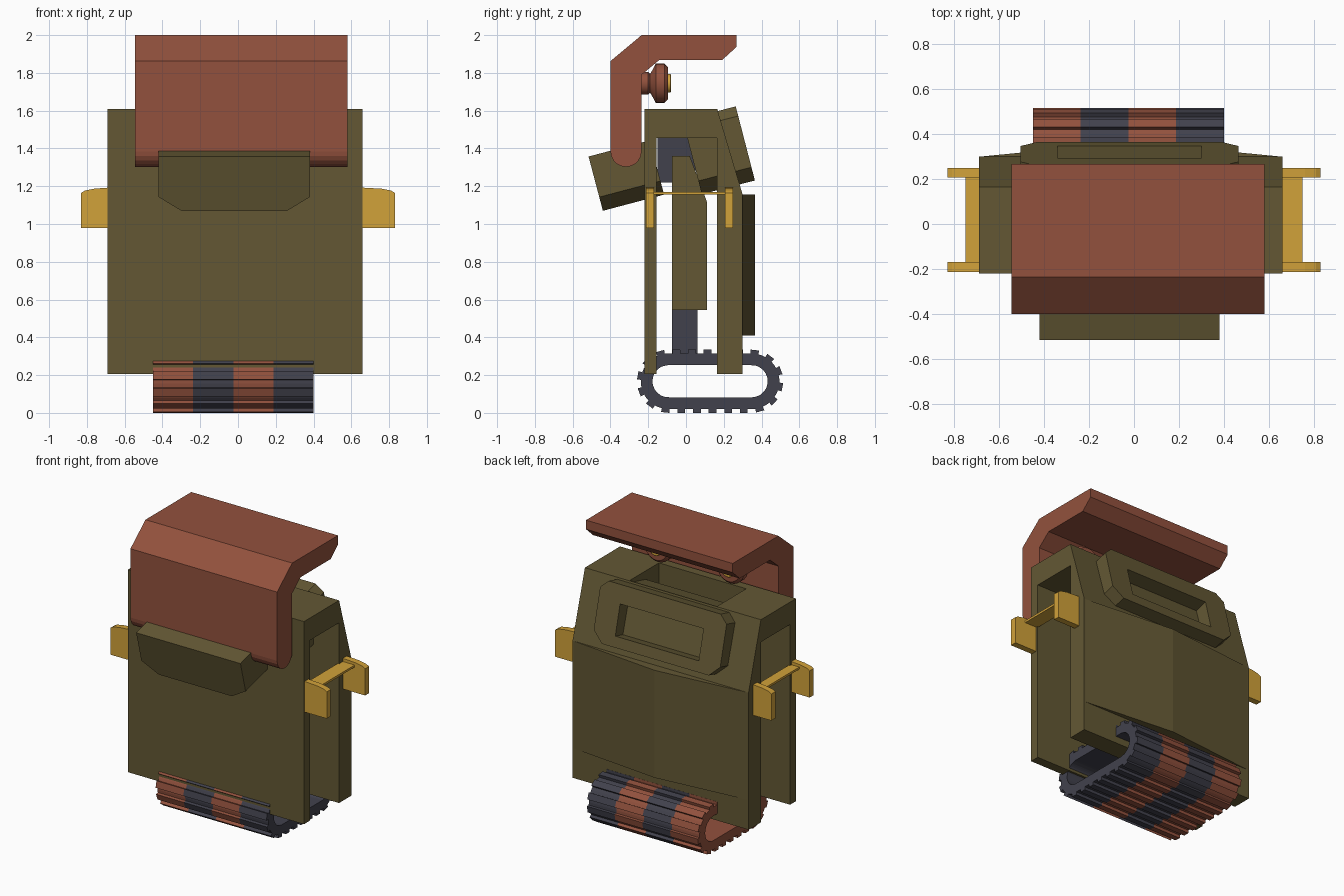
import bpy, bmesh, math
from mathutils import Matrix, Vector

if "Cube" in bpy.data.objects:
    bpy.data.objects.remove(bpy.data.objects["Cube"])


def material(name, rgb):
    m = bpy.data.materials.new(name)
    m.diffuse_color = (*rgb, 1)
    m.use_nodes = True
    m.node_tree.nodes["Principled BSDF"].inputs["Base Color"].default_value = m.diffuse_color
    return m


OLIVE = material("olive", (0.125, 0.097, 0.034))
BROWN = material("rust_brown", (0.29, 0.083, 0.047))
GOLD = material("gold", (0.64, 0.36, 0.042))
GREY = material("dark_grey", (0.053, 0.053, 0.073))


def loft(name, rings, mat, cap=True):
    """Skin equal-length rings of points; cap the ends, or join last ring to first."""
    bm = bmesh.new()
    vr = [[bm.verts.new(p) for p in r] for r in rings]
    pairs = list(zip(vr, vr[1:])) + ([] if cap else [(vr[-1], vr[0])])
    for a, b in pairs:
        for i in range(len(a)):
            j = (i + 1) % len(a)
            bm.faces.new((a[i], a[j], b[j], b[i]))
    if cap:
        bm.faces.new(vr[0][::-1])
        bm.faces.new(vr[-1])
    bmesh.ops.recalc_face_normals(bm, faces=bm.faces)
    me = bpy.data.meshes.new(name)
    bm.to_mesh(me)
    bm.free()
    ob = bpy.data.objects.new(name, me)
    bpy.context.collection.objects.link(ob)
    if mat:
        me.materials.append(mat)
    return ob


def extrude_x(name, yz, x0, x1, mat):
    return loft(name, [[(x, y, z) for y, z in yz] for x in (x0, x1)], mat)


def box(name, x, y, z, mat):
    return extrude_x(name, [(y[0], z[0]), (y[1], z[0]), (y[1], z[1]), (y[0], z[1])], *x, mat)


def cut(target, cutter):
    cutter.hide_render = True
    cutter.display_type = 'WIRE'
    mod = target.modifiers.new("cut", 'BOOLEAN')
    mod.operation = 'DIFFERENCE'
    mod.solver = 'EXACT'
    mod.object = cutter


def frame(y, z, tilt):
    """Local x across, y up the face, z outward toward +y, leaning by tilt."""
    s, c = math.sin(tilt), math.cos(tilt)
    m = Matrix(((1, 0, 0), (0, -s, c), (0, c, s))).to_4x4()
    m.translation = Vector((0, y, z))
    return m


# body shell: inverted U, open at the sides and bottom, with a hatch in the top
X0, X1, XC = -0.69, 0.66, -0.015
shell = extrude_x("body_shell", [(-0.22, 0.205), (-0.22, 1.61), (0.165, 1.61), (0.30, 1.155),
                                 (0.30, 0.205), (0.165, 0.205), (0.165, 1.455),
                                 (-0.155, 1.455), (-0.155, 0.205)], X0, X1, OLIVE)
cut(shell, box("hatch_cutter", (-0.35, 0.32), (-0.16, 0.158), (1.3, 1.8), None))

# shallow wedge across the back
loft("back_wedge", [[(X0, 0.299, z), (X1, 0.299, z), (XC, 0.365, z)] for z in (0.41, 1.155)], OLIVE)

# tilted back panel with chamfered corners and a slot
octagon = [(-0.485, 0.15), (-0.43, 0.2025), (0.43, 0.2025), (0.485, 0.15),
           (0.485, -0.13), (0.41, -0.2025), (-0.41, -0.2025), (-0.485, -0.13)]
panel = loft("back_panel", [[(x - 0.02, v, w) for x, v in octagon] for w in (-0.29, 0)], OLIVE)
panel.matrix_world = frame(0.314, 1.4265, math.radians(14.5))
slot = loft("slot_cutter", [[(x - 0.02, v, w) for x, v in
                             ((-0.32, -0.13), (0.32, -0.13), (0.32, 0.08), (-0.32, 0.08))]
                            for w in (-0.4, 0.1)], None)
slot.matrix_world = panel.matrix_world
cut(panel, slot)

# tilted front bumper with chamfered lower corners
outline = [(-0.40, 0.297), (0.40, 0.297), (0.40, 0.075), (0.28, 0), (-0.28, 0), (-0.40, 0.075)]
bumper = loft("front_bumper", [[(x - 0.02, v, w) for x, v in outline] for w in (0, 0.335)], OLIVE)
bumper.matrix_world = frame(-0.44, 1.07, math.radians(14.8))

# inner core, its link block and the neck down to the track
extrude_x("inner_core", [(-0.075, 0.545), (0.11, 0.545), (0.11, 1.12), (0.02, 1.36),
                         (-0.075, 1.36)], -0.40, 0.36, OLIVE)
box("link_block", (-0.30, 0.26), (-0.15, 0.05), (1.22, 1.455), GREY)
box("neck", (-0.30, 0.26), (-0.075, 0.06), (0.30, 0.546), GREY)

# overhanging hood with a rounded lower edge
hood = [(-0.40, 1.862), (-0.235, 2.0), (0.267, 2.0), (0.267, 1.937), (0.19, 1.867),
        (-0.143, 1.867), (-0.235, 1.79)]
hood += [(-0.3175 + 0.0825 * math.cos(a), 1.385 - 0.0825 * math.sin(a))
         for a in (math.pi * i / 10 for i in range(11))]
extrude_x("hood", hood, -0.545, 0.58, BROWN)


# round knobs under the hood, each with a gold cap
def lathe(name, cx, cz, profile, mat, n=24):
    ob = loft(name, [[(cx + r * math.cos(2 * math.pi * i / n), y, cz + r * math.sin(2 * math.pi * i / n))
                      for i in range(n)] for y, r in profile], mat)
    bpy.context.view_layer.objects.active = ob
    ob.select_set(True)
    bpy.ops.object.shade_smooth_by_angle(angle=math.radians(30))
    ob.select_set(False)


for side, cx in (("left", -0.26), ("right", 0.295)):
    lathe("knob_" + side, cx, 1.745, [(-0.24, 0.06), (-0.2, 0.06), (-0.19, 0.05), (-0.178, 0.07),
                                      (-0.16, 0.105), (-0.115, 0.105), (-0.095, 0.085)], BROWN)
    lathe("knob_cap_" + side, cx, 1.745, [(-0.10, 0.05), (-0.083, 0.05), (-0.079, 0.044)], GOLD)

# gold side handles: a flat bar between two fins with curved tops
for side, edge, s in (("left", X0, -1), ("right", X1, 1)):
    box("handle_bar_" + side, sorted((edge - s * 0.01, s * 0.75)), (-0.2, 0.24), (1.155, 1.17), GOLD)
    fin = [(edge - s * 0.01, 0.98), (s * 0.83, 0.98), (s * 0.83, 1.165), (s * 0.81, 1.177),
           (s * 0.76, 1.187), (edge - s * 0.01, 1.193)]
    for where, y0, y1 in (("front", -0.213, -0.17), ("back", 0.207, 0.25)):
        loft(f"handle_fin_{where}_{side}", [[(x, y, z) for x, z in fin] for y in (y0, y1)], GOLD)


# crawler track: toothed loop in four coloured bands
def stadium(t, r, half=0.22, ref=0.15):
    arc, straight = math.pi * ref, 2 * half
    d = (t % 1) * 2 * (arc + straight)
    flip = 1
    if d >= arc + straight:
        d, flip = d - arc - straight, -1
    if d < straight:
        y, z = d - half, r
    else:
        a = (d - straight) / ref
        y, z = half + r * math.sin(a), r * math.cos(a)
    return 0.1275 + flip * y, 0.1675 + flip * z


TEETH = 22
steps = [((k + f) / TEETH, r) for k in range(TEETH)
         for f, r in ((0.0, 0.147), (0.25, 0.147), (0.251, 0.1675), (0.749, 0.1675), (0.75, 0.147))]
outer = [stadium(t, r) for t, r in steps]
inner = [stadium(t, 0.085) for t, r in steps]
for k in range(4):
    a, b = -0.45 + 0.2125 * k, -0.45 + 0.2125 * (k + 1)
    loft(f"track_band_{k + 1}", [[(x, y, z) for y, z in ring] for x, ring in
                                 ((a, outer), (b, outer), (b, inner), (a, inner))],
         (BROWN, GREY)[k % 2], cap=False)
